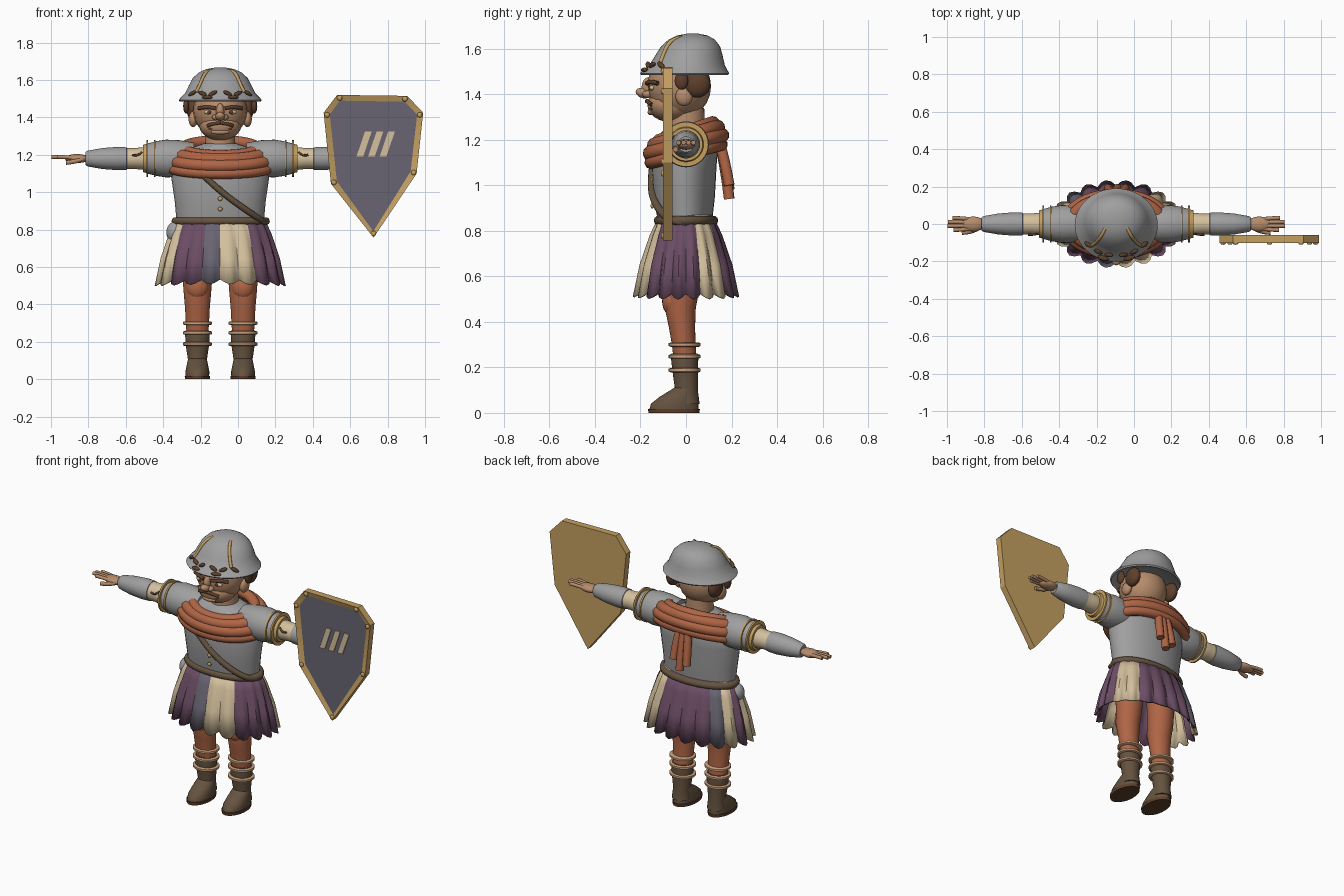
import bpy, bmesh
from math import sin, cos, pi, radians
from mathutils import Vector

cube = bpy.data.objects.get("Cube")
if cube:
    bpy.data.objects.remove(cube, do_unlink=True)

CX = -0.095  # body centre line


def material(name, r, g, b):
    m = bpy.data.materials.new(name)
    m.use_nodes = True
    m.diffuse_color = (r, g, b, 1)
    bsdf = m.node_tree.nodes["Principled BSDF"]
    bsdf.inputs["Base Color"].default_value = (r, g, b, 1)
    bsdf.inputs["Roughness"].default_value = 0.8
    return m


STEEL = material("steel grey", 0.35, 0.35, 0.35)
CLAY = material("terracotta", 0.43, 0.13, 0.06)
PURPLE = material("plum", 0.15, 0.075, 0.13)
CREAM = material("cream", 0.66, 0.53, 0.34)
SLATE = material("slate", 0.14, 0.13, 0.17)
GOLD = material("gold", 0.56, 0.35, 0.12)
SKIN = material("skin", 0.47, 0.26, 0.145)
LEATHER = material("leather brown", 0.13, 0.085, 0.05)
HAIR = material("dark brown", 0.11, 0.05, 0.025)
BAND = material("pale tan", 0.58, 0.35, 0.2)


def finish(name, bm, mats, loc=(CX, 0, 0), angle=40):
    bmesh.ops.recalc_face_normals(bm, faces=bm.faces)
    mesh = bpy.data.meshes.new(name)
    bm.to_mesh(mesh)
    bm.free()
    for m in mats:
        mesh.materials.append(m)
    ob = bpy.data.objects.new(name, mesh)
    ob.location = loc
    bpy.context.collection.objects.link(ob)
    smooth(ob, angle)
    return ob


def smooth(ob, angle=40):
    bpy.ops.object.select_all(action='DESELECT')
    ob.select_set(True)
    bpy.context.view_layer.objects.active = ob
    bpy.ops.object.shade_smooth_by_angle(angle=radians(angle))


def loft(name, rings, mat, x=0, y=0, z=0, side=0, n=32):
    """Rings of (height, radius a, radius b, y shift); side +-1 lays it along x."""
    bm = bmesh.new()
    loops = []
    for h, a, b, dy in rings:
        loop = []
        for i in range(n):
            t = 2 * pi * i / n
            u, v = a * cos(t), b * sin(t) + dy
            loop.append(bm.verts.new((x + side * h, y + v, z + u) if side else (x + u, y + v, z + h)))
        loops.append(loop)
    for p, q in zip(loops, loops[1:]):
        for i in range(n):
            bm.faces.new((p[i], p[(i + 1) % n], q[(i + 1) % n], q[i]))
    bm.faces.new(loops[0])
    bm.faces.new(loops[-1])
    return finish(name, bm, [mat])


def ball(name, pos, size, mat, rot=(0, 0, 0), absolute=False):
    bm = bmesh.new()
    bmesh.ops.create_uvsphere(bm, u_segments=20, v_segments=12, radius=1)
    bmesh.ops.scale(bm, vec=size, verts=bm.verts)
    ob = finish(name, bm, [mat], Vector(pos) + Vector((0 if absolute else CX, 0, 0)))
    ob.rotation_euler = rot
    return ob


def tube(name, pts, r, mat, cyclic=False):
    cu = bpy.data.curves.new(name, 'CURVE')
    cu.dimensions = '3D'
    cu.bevel_depth, cu.bevel_resolution, cu.use_fill_caps = r, 3, True
    sp = cu.splines.new('NURBS')
    sp.points.add(len(pts) - 1)
    for p, co in zip(sp.points, pts):
        p.co = (*co, 1)
    sp.order_u, sp.use_endpoint_u, sp.use_cyclic_u, sp.resolution_u = 3, True, cyclic, 4
    cu.materials.append(mat)
    ob = bpy.data.objects.new(name, cu)
    ob.location.x = CX
    bpy.context.collection.objects.link(ob)
    bpy.ops.object.select_all(action='DESELECT')
    ob.select_set(True)
    bpy.context.view_layer.objects.active = ob
    bpy.ops.object.convert(target='MESH')
    smooth(bpy.context.object)


def plate(name, outline, back, front, mats, border=0, recess=0):
    bm = bmesh.new()
    face = bm.faces.new([bm.verts.new((x, back, z)) for x, z in outline])
    out = bmesh.ops.extrude_face_region(bm, geom=[face], use_keep_orig=True)["geom"]
    for v in out:
        if isinstance(v, bmesh.types.BMVert):
            v.co.y = front
    cap = next(f for f in out if isinstance(f, bmesh.types.BMFace))
    bmesh.ops.recalc_face_normals(bm, faces=bm.faces)
    if border:
        bmesh.ops.inset_region(bm, faces=[cap], thickness=border)
        cap.material_index = 1
        for v in cap.verts:
            v.co.y += recess
    return finish(name, bm, mats, (0, 0, 0), 20)


# Torso, neck, buttons
loft("torso", [(0.86, .235, .122, -.005), (0.95, .243, .135, -.008), (1.08, .262, .142, -.008),
               (1.16, .258, .14, 0), (1.22, .2, .12, 0), (1.26, .09, .08, 0)], STEEL)
loft("neck", [(1.2, .085, .085, 0), (1.34, .075, .08, 0)], SKIN)
for z in (.91, .965, 1.02):
    ball("button", (0, -.148, z), (.012, .008, .012), GOLD)

# Belt, cross strap and side flask
belt = [(.243 * cos(i * pi / 8), .122 * sin(i * pi / 8), .845) for i in range(16)]
tube("belt", belt, .022, LEATHER, True)
tube("cross_strap", [(-.13, -.14, 1.13), (-.04, -.152, 1.04), (.06, -.15, .96), (.16, -.12, .89),
                     (.235, -.06, .84), (.24, 0, .835)], .017, LEATHER)
ball("flask", (-.24, -.02, .785), (.048, .048, .058), STEEL)

# Pleated skirt, one colour per pleat
pleats, steps = "CCPPPPCCPPPPSCPCCPPS", 4
bm = bmesh.new()
count = len(pleats) * steps
rows = []
for k, (z, rx, ry, wave) in enumerate([(.87, .232, .118, 0), (.78, .265, .15, .012),
                                       (.65, .3, .185, .022), (.535, .325, .207, .03)]):
    row = []
    for i in range(count):
        t = 2 * pi * i / count
        bump = abs(sin(pi * i / steps)) * wave
        drop = (.012 * abs(sin(t)) + bump * .8) if k == 3 else 0
        row.append(bm.verts.new(((rx + bump) * sin(t), -(ry + bump) * cos(t), z - drop)))
    rows.append(row)
for p, q in zip(rows, rows[1:]):
    for i in range(count):
        j = (i + 1) % count
        bm.faces.new((p[i], p[j], q[j], q[i])).material_index = "CPS".index(pleats[i // steps])
skirt = finish("skirt", bm, [CREAM, PURPLE, SLATE], angle=35)
skirt.modifiers.new("thickness", 'SOLIDIFY').thickness = .008

# Scarf folds around the shoulders, with hanging ends behind
for a, b, z, r in ((.2, .12, 1.235, .03), (.245, .14, 1.215, .034), (.27, .158, 1.18, .034), (.275, .155, 1.14, .03)):
    tube("scarf_fold", [(a * cos(i * pi / 10), b * sin(i * pi / 10), z + .04 * sin(i * pi / 10))
                        for i in range(20)], r, CLAY, True)
for x, end in ((-.035, .98), (.005, .94), (.04, 1.0)):
    tube("scarf_end", [(x * .6, .14, 1.21), (x, .165, 1.14), (x * 1.2, .19, end)], .024, CLAY)

# Arms and hands
for s, label in ((-1, "right"), (1, "left")):
    def arm(part, prof, mat):
        loft(label + "_" + part, [(h, r, r, 0) for h, r in prof], mat, z=1.18, side=s)
    arm("shoulder", ((.14, .085), (.22, .098), (.29, .101), (.34, .093), (.39, .08)), STEEL)
    arm("upper_sleeve", ((.38, .05), (.42, .06), (.46, .055), (.51, .057)), CREAM)
    arm("forearm", ((.495, .05), (.5, .06), (.55, .062), (.63, .056), (.71, .042), (.72, .034)), STEEL)
    for h in (.35, .39):
        arm("arm_ring", ((h - .005, .098), (h + .005, .098)), GOLD)
    arm("arm_cuff", ((.385, .08), (.412, .073)), GOLD)
    tube(label + "_sleeve_fold", [(s * .42, -.05, 1.215), (s * .44, -.06, 1.19), (s * .47, -.057, 1.2)], .006, HAIR)
    ball(label + "_palm", (s * .765, 0, 1.18), (.065, .04, .024), SKIN)
    for i, reach in enumerate((.87, .903, .9, .875)):
        y = -.032 + .0215 * i
        tube(label + "_finger", [(s * .78, y * .8, 1.183), (s * .84, y, 1.19), (s * reach, y, 1.188)], .0105, SKIN)
    tube(label + "_thumb", [(s * .74, -.025, 1.175), (s * .78, -.045, 1.162), (s * .825, -.046, 1.158)], .012, SKIN)

# Legs, leg bands and boots
for s, label in ((-1, "right"), (1, "left")):
    x = s * .122
    loft(label + "_leg", [(.7, .085, .085, -.01), (.55, .08, .075, -.015), (.46, .073, .068, -.025),
                          (.38, .066, .058, -.018), (.3, .062, .052, -.01), (.2, .055, .05, 0)][::-1], CLAY, x)
    ball(label + "_knee", (x, -.06, .49), (.06, .045, .065), CLAY)
    loft(label + "_boot_shaft", [(.04, .056, .055, .005), (.1, .05, .05, .002), (.18, .062, .056, -.003),
                                 (.24, .066, .06, -.006), (.26, .063, .057, -.006)], LEATHER, x)
    for z in (.3, .248, .188):
        loft(label + "_leg_band", [(z - .01, .07, .061, -.006), (z - .006, .078, .07, -.006),
                                   (z + .006, .078, .07, -.006), (z + .01, .07, .061, -.006)], BAND, x)
    loft(label + "_boot_foot", [(.018, .063, .108, -.052), (.04, .064, .104, -.05), (.07, .058, .085, -.032),
                                (.1, .052, .06, -.008), (.115, .045, .045, 0)], LEATHER, x)
    loft(label + "_sole", [(0, .066, .112, -.053), (.018, .068, .114, -.053)], HAIR, x)

# Head and face
ball("head", (0, -.03, 1.435), (.145, .14, .145), SKIN)
ball("jaw", (0, -.065, 1.355), (.112, .105, .078), SKIN)
ball("nose_bridge", (0, -.165, 1.43), (.022, .03, .045), SKIN)
ball("nose_tip", (0, -.188, 1.405), (.026, .034, .022), SKIN, (-.3, 0, 0))
tube("mouth", [(-.06, -.145, 1.338), (0, -.172, 1.344), (.06, -.145, 1.338)], .007, HAIR)
tube("lower_lip", [(-.04, -.145, 1.322), (0, -.17, 1.32), (.04, -.145, 1.322)], .012, SKIN)
for s, label in ((-1, "right"), (1, "left")):
    ball(label + "_nostril", (s * .026, -.17, 1.4), (.018, .022, .016), SKIN)
    ball(label + "_ear", (s * .145, -.008, 1.39), (.024, .038, .042), SKIN)
    ball(label + "_side_hair", (s * .145, .05, 1.445), (.035, .058, .06), HAIR)
    ball(label + "_hair_curl", (s * .182, -.02, 1.46), (.016, .03, .04), HAIR)
    ball(label + "_eye", (s * .06, -.148, 1.428), (.028, .014, .012), CREAM)
    ball(label + "_pupil", (s * .058, -.16, 1.428), (.01, .005, .01), HAIR)
    tube(label + "_brow", [(s * .025, -.17, 1.448), (s * .07, -.165, 1.46), (s * .115, -.125, 1.448)], .01, HAIR)
    tube(label + "_moustache", [(0, -.172, 1.37), (s * .04, -.17, 1.368), (s * .068, -.152, 1.355)], .009, HAIR)

# Helmet with crest ribs and leaf trim
loft("helmet", [(1.495, .2, .175, -.005), (1.484, .215, .19, -.006), (1.492, .222, .196, -.006),
                (1.505, .212, .186, -.004), (1.53, .187, .165, .005), (1.57, .168, .148, .013),
                (1.61, .147, .13, .02), (1.64, .115, .102, .025), (1.658, .075, .068, .028),
                (1.666, .03, .028, .03)], STEEL, n=48)
for s in (-1, 1):
    tube("helmet_rib", [(s * .055, -.015, 1.65), (s * .075, -.055, 1.645), (s * .095, -.085, 1.61),
                        (s * .115, -.105, 1.56), (s * .13, -.115, 1.535)], .009, GOLD)
    for x, y, tilt in ((.04, -.165, .5), (.095, -.148, -.4), (.15, -.11, .5)):
        ball("helmet_leaf", (s * x, y, 1.528), (.026, .012, .011), HAIR, (0, s * tilt, s * x * 4))
    ball("helmet_visor_curl", (s * .07, -.182, 1.507), (.03, .014, .01), HAIR, (0, 0, s * .3))

# Shield with recessed panel, slanted stripes and rivets
outline = [(.53, 1.52), (.905, 1.515), (.99, 1.425), (.955, 1.1), (.725, .757), (.497, 1.045), (.458, 1.425)]
plate("shield", outline, -.06, -.102, [GOLD, SLATE], .034, .012)
for i in range(3):
    x = .633 + i * .062
    plate("shield_stripe", [(x, 1.19), (x + .036, 1.19), (x + .082, 1.325), (x + .046, 1.325)], -.089, -.097, [CREAM])
for x, z in outline:
    c = Vector((.725 + (x - .725) * .93, -.103, 1.2 + (z - 1.2) * .95))
    ball("shield_rivet", c, (.014, .008, .014), GOLD, absolute=True)
